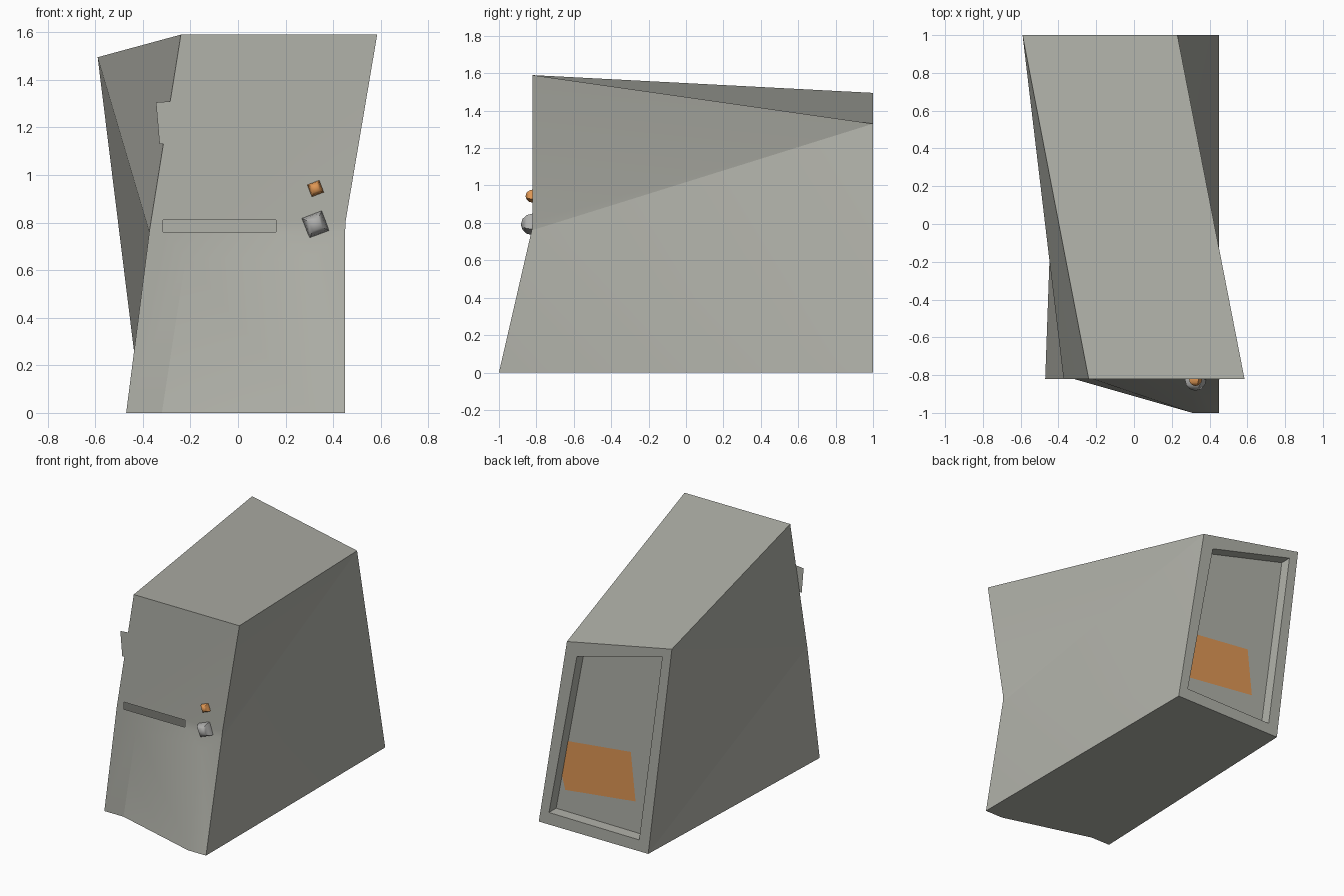
import bpy, bmesh, math
from mathutils import Matrix

if "Cube" in bpy.data.objects:
    bpy.data.objects.remove(bpy.data.objects["Cube"])


def material(name, rgb):
    m = bpy.data.materials.new(name)
    m.diffuse_color = (*rgb, 1)
    m.use_nodes = True
    m.node_tree.nodes["Principled BSDF"].inputs["Base Color"].default_value = m.diffuse_color
    return m


BODY = material("warm_grey", (0.44, 0.445, 0.40))
KNOB = material("neutral_grey", (0.42, 0.42, 0.41))
ORANGE = material("orange", (0.74, 0.31, 0.09))


def add_object(name, bm, mat, angle=None):
    me = bpy.data.meshes.new(name)
    bm.to_mesh(me)
    bm.free()
    ob = bpy.data.objects.new(name, me)
    bpy.context.collection.objects.link(ob)
    me.materials.append(mat)
    if angle:
        bpy.ops.object.select_all(action='DESELECT')
        ob.select_set(True)
        bpy.context.view_layer.objects.active = ob
        bpy.ops.object.shade_smooth_by_angle(angle=math.radians(angle))
    return ob


# Hollow crooked cabinet: named corner points joined by faces
F = -0.82
P = {
    # front: top, slot rows (l/r outer, a/b slot ends), hatch and base
    "ftl": (-0.24, F, 1.59), "ftr": (0.585, F, 1.59),
    "ul": (-0.365, F, 0.81), "ua": (-0.315, F, 0.81),
    "ub": (0.16, F, 0.81), "ur": (0.453, F, 0.81),
    "ll": (-0.373, F, 0.76), "la": (-0.315, F, 0.76),
    "lb": (0.16, F, 0.76), "lr": (0.45, -0.825, 0.76),
    "htl": (-0.22, F, 0.65), "htr": (0.31, -0.85, 0.65),
    "hbl": (-0.32, F, 0), "hbr": (0.31, -1, 0),
    "fbl": (-0.47, F, 0), "fbr": (0.45, -1, 0),
    # back outer frame, recess opening
    "btl": (-0.59, 1, 1.495), "btr": (0.23, 1, 1.33),
    "bbl": (-0.405, 1, 0), "bbr": (0.45, 1, 0),
    "otl": (-0.515, 1, 1.42), "otr": (0.152, 1, 1.245),
    "obl": (-0.334, 1, 0.08), "obr": (0.37, 1, 0.085),
}
for k in ("tl", "tr", "bl", "br"):
    x, y, z = P["o" + k]
    P["i" + k] = (x, y - 0.08, z)

FACES = [
    "ftl ul ua ub ur ftr", "ul ll la ua", "ub lb lr ur",      # upper front, slot sides
    "ll fbl hbl htl la", "la htl lb", "htl htr lb", "lb htr lr",
    "htl hbl hbr htr", "htr hbr fbr lr",                      # hatch and right strip
    "ftl ftr btr btl",                                        # roof
    "ftl btl ul", "ul btl ll", "ll btl bbl", "ll bbl fbl",    # left side
    "ftr ur btr", "ur lr btr", "lr bbr btr", "lr fbr bbr",    # right side
    "fbl bbl bbr fbr hbr hbl",                                # floor
    "itl itr ibr ibl",                                        # recess panel
]
ring = ["tl", "tr", "br", "bl"]
for a, b in zip(ring, ring[1:] + ring[:1]):
    FACES += [f"b{a} b{b} o{b} o{a}", f"o{a} o{b} i{b} i{a}"]

bm = bmesh.new()
V = {k: bm.verts.new(p) for k, p in P.items()}
for f in FACES:
    bm.faces.new([V[k] for k in f.split()])
bmesh.ops.recalc_face_normals(bm, faces=bm.faces)
add_object("cabinet_shell", bm, BODY, 12)


def plate(name, pts, mat):
    bm = bmesh.new()
    bm.faces.new([bm.verts.new(p) for p in pts])
    return add_object(name, bm, mat)


# Thin tab at the left front edge
plate("side_tab", [(x, F, z) for x, z in
                   [(-0.284, 1.31), (-0.345, 1.305), (-0.33, 1.13), (-0.313, 1.13)]], BODY)

# Orange patch on the recessed back panel
plate("back_patch", [(x, 0.923, z) for x, z in
                     [(0.276, 0.585), (0.322, 0.33), (0.297, 0.235),
                      (-0.252, 0.30), (-0.215, 0.64)]], ORANGE)


# Four-sided knobs on the front
def knob(name, x, z, r, mat):
    bm = bmesh.new()
    bmesh.ops.create_uvsphere(bm, u_segments=4, v_segments=6, radius=r)
    bm.transform(Matrix.Translation((x, F, z)) @ Matrix.Rotation(math.radians(-66), 4, 'Y')
                 @ Matrix.Rotation(math.radians(90), 4, 'X'))
    add_object(name, bm, mat, 50)


knob("large_knob", 0.326, 0.792, 0.063, KNOB)
knob("small_knob", 0.326, 0.943, 0.038, ORANGE)
